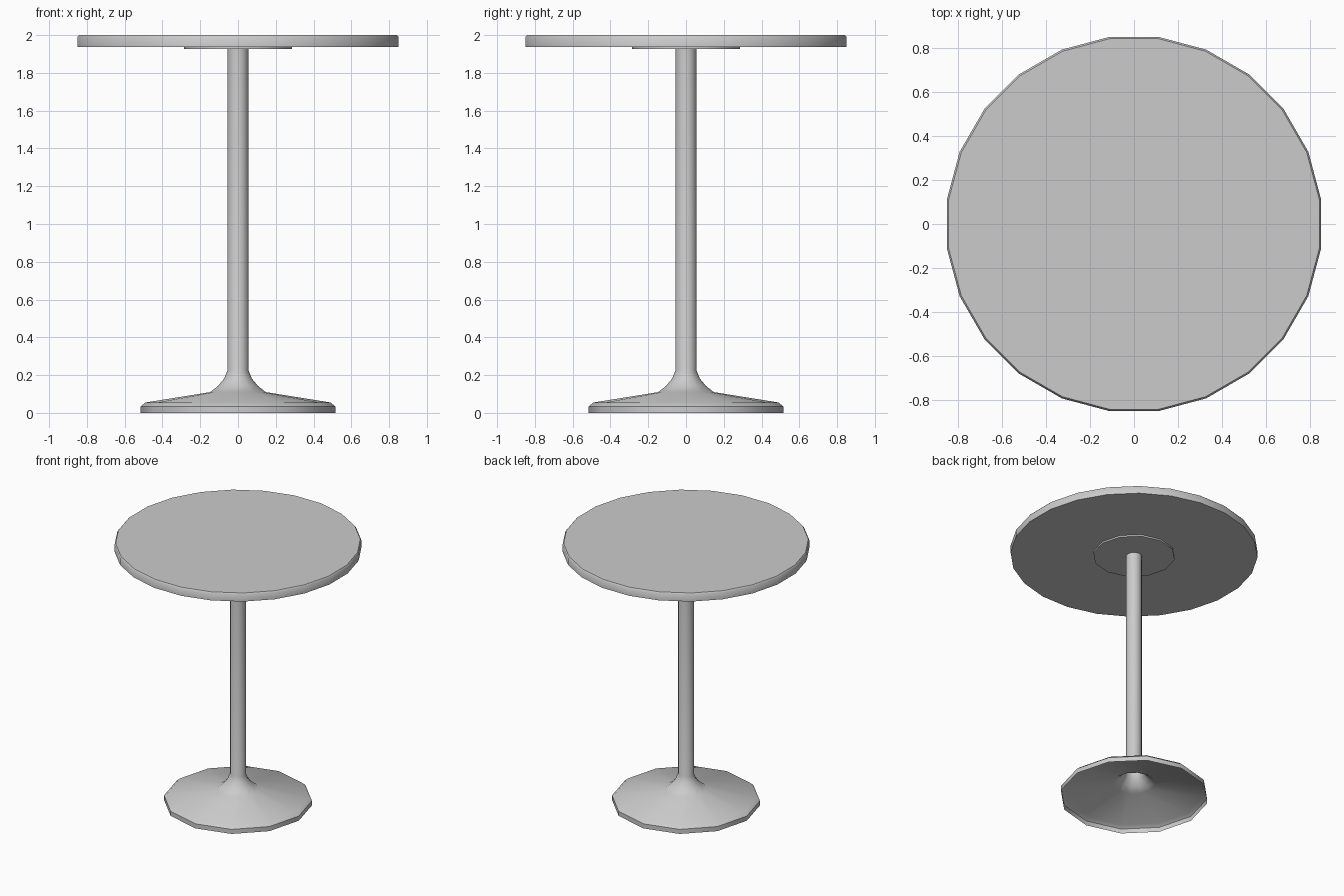
import bpy, bmesh, math

if "Cube" in bpy.data.objects:
    bpy.data.objects.remove(bpy.data.objects["Cube"])


def lathe(name, profile, sides, offset=0.0, cap_start=False, cap_end=False):
    """Revolve (radius, z) points, listed bottom to top, around the z axis."""
    bm = bmesh.new()
    rings = []
    for r, z in profile:
        angles = [offset + 2 * math.pi * i / sides for i in range(sides)]
        rings.append([bm.verts.new((r * math.cos(a), r * math.sin(a), z)) for a in angles])
    for low, high in zip(rings, rings[1:]):
        for i in range(sides):
            j = (i + 1) % sides
            bm.faces.new((low[i], low[j], high[j], high[i]))
    if cap_start:
        bm.faces.new(rings[0][::-1])
    if cap_end:
        bm.faces.new(rings[-1])
    mesh = bpy.data.meshes.new(name)
    bm.to_mesh(mesh)
    bm.free()
    obj = bpy.data.objects.new(name, mesh)
    bpy.context.collection.objects.link(obj)
    bpy.ops.object.select_all(action='DESELECT')
    obj.select_set(True)
    bpy.context.view_layer.objects.active = obj
    bpy.ops.object.shade_smooth_by_angle(angle=math.radians(50))
    return obj


# Flared foot and stem: one hollow shell, open underneath
lathe("pedestal", [(0.515, 0), (0.515, 0.035), (0.49, 0.055), (0.147, 0.11),
                   (0.105, 0.143), (0.073, 0.182), (0.056, 0.225), (0.056, 1.93)], 12)

# Mounting plate under the top
lathe("mounting_plate", [(0.285, 1.926), (0.285, 1.938)], 12, cap_start=True)

# Round table top with a narrow edge bevel, flats facing the axes
lathe("table_top", [(0.857, 1.938), (0.857, 1.99), (0.849, 2.0)], 24,
      offset=math.radians(7.5), cap_start=True, cap_end=True)
